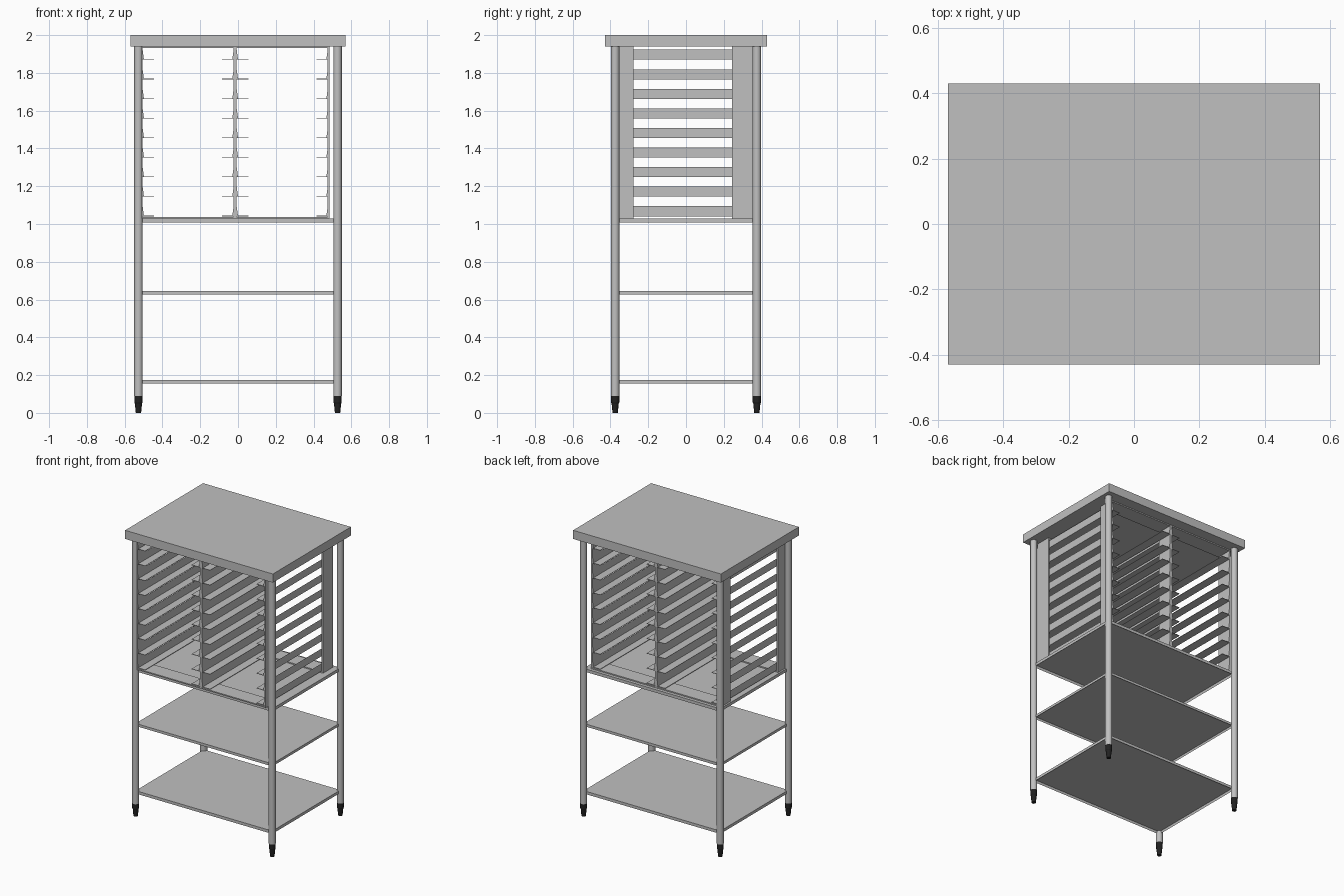
import bpy
import bmesh
from mathutils import Matrix

if "Cube" in bpy.data.objects:
    bpy.data.objects.remove(bpy.data.objects["Cube"], do_unlink=True)


def material(name, rgb, rough):
    m = bpy.data.materials.new(name)
    m.use_nodes = True
    m.diffuse_color = (*rgb, 1)
    node = m.node_tree.nodes["Principled BSDF"]
    node.inputs["Base Color"].default_value = (*rgb, 1)
    node.inputs["Roughness"].default_value = rough
    return m


steel = material("brushed_steel", (0.53, 0.53, 0.53), 0.5)
rubber = material("black_rubber", (0.015, 0.015, 0.015), 0.7)


def finish(name, bm, mat, smooth=False):
    bmesh.ops.recalc_face_normals(bm, faces=bm.faces)
    mesh = bpy.data.meshes.new(name)
    bm.to_mesh(mesh)
    bm.free()
    mesh.materials.append(mat)
    ob = bpy.data.objects.new(name, mesh)
    bpy.context.collection.objects.link(ob)
    if smooth:
        bpy.ops.object.select_all(action="DESELECT")
        ob.select_set(True)
        bpy.context.view_layer.objects.active = ob
        bpy.ops.object.shade_smooth_by_angle()
    return ob


def box_mesh(x, y, z):
    bm = bmesh.new()
    bmesh.ops.create_cube(bm, size=1)
    for v in bm.verts:
        for i, (lo, hi) in enumerate((x, y, z)):
            v.co[i] = lo if v.co[i] < 0 else hi
    return bm


def box(name, x, y, z):
    return finish(name, box_mesh(x, y, z), steel)


def tube(name, x, y, rings, mat):
    """Round solid whose (z, radius) rings rise along a vertical axis."""
    bm = bmesh.new()
    for (z0, r0), (z1, r1) in zip(rings, rings[1:]):
        bmesh.ops.create_cone(bm, cap_ends=True, segments=24, radius1=r0, radius2=r1,
                              depth=z1 - z0,
                              matrix=Matrix.Translation((x, y, (z0 + z1) / 2)))
    return finish(name, bm, mat, True)


# Worktop
box("worktop", (-0.57, 0.57), (-0.43, 0.43), (1.94, 2.0))

# Legs and tapered feet
LEG_X, LEG_Y = 0.527, 0.375
for sx, side in ((1, "left"), (-1, "right")):
    for sy, end in ((-1, "front"), (1, "back")):
        tube(f"{end}_{side}_leg", sx * LEG_X, sy * LEG_Y,
             [(0.09, 0.0225), (1.94, 0.0225)], steel)
        tube(f"{end}_{side}_foot", sx * LEG_X, sy * LEG_Y,
             [(0, 0.014), (0.05, 0.019), (0.055, 0.022), (0.09, 0.022)], rubber)

# Shelves: sheet pans with a lip folded down all round
for name, low, high in (("bottom_shelf", 0.155, 0.175),
                        ("middle_shelf", 0.626, 0.644),
                        ("upper_shelf", 1.007, 1.028)):
    bm = box_mesh((-LEG_X, LEG_X), (-LEG_Y, LEG_Y), (low, high))
    bm.normal_update()
    under = min(bm.faces, key=lambda f: f.normal.z)
    bmesh.ops.inset_region(bm, faces=[under], thickness=0.006)
    for v in under.verts:
        v.co.z = high - 0.004
    finish(name, bm, steel)

# Tray rack frame: flat posts and cross strips
RACK_X, FRONT, BACK = -0.015, -0.388, 0.353
WALL, MID, POST = 0.49, 0.008, 0.11
for end, y in (("front", (FRONT, FRONT + POST)), ("back", (BACK - POST, BACK))):
    for side, x0, x1 in (("left", WALL, WALL + 0.01), ("middle", -MID, MID),
                         ("right", -WALL - 0.01, -WALL)):
        box(f"{end}_{side}_rack_post", (RACK_X + x0, RACK_X + x1), y, (1.028, 1.94))
    for level, z in (("lower", (1.028, 1.036)), ("upper", (1.932, 1.94))):
        box(f"{end}_{level}_rack_strip", (RACK_X - WALL, RACK_X + WALL), y, z)


def slide(name, wall, d, reach, z):
    """Tray runner: a leaning web with a ledge at its foot."""
    profile = [(0, 0.053), (0.007, 0.003), (reach, 0.003), (reach, 0), (0, 0)]
    bm = bmesh.new()
    verts = [bm.verts.new((RACK_X + wall + d * px, FRONT, z + pz)) for px, pz in profile]
    face = bm.faces.new(verts)
    ext = bmesh.ops.extrude_face_region(bm, geom=[face], use_keep_orig=True)
    moved = [g for g in ext["geom"] if isinstance(g, bmesh.types.BMVert)]
    bmesh.ops.translate(bm, verts=moved, vec=(0, BACK - FRONT, 0))
    finish(name, bm, steel)


# Tray slides on both walls and both faces of the divider
for i in range(9):
    z = 1.041 + i * 0.1036
    for s, side in ((1, "left"), (-1, "right")):
        slide(f"{side}_wall_slide_{i + 1}", s * WALL, -s, 0.06, z)
        slide(f"{side}_divider_slide_{i + 1}", s * MID, s, 0.063, z)
